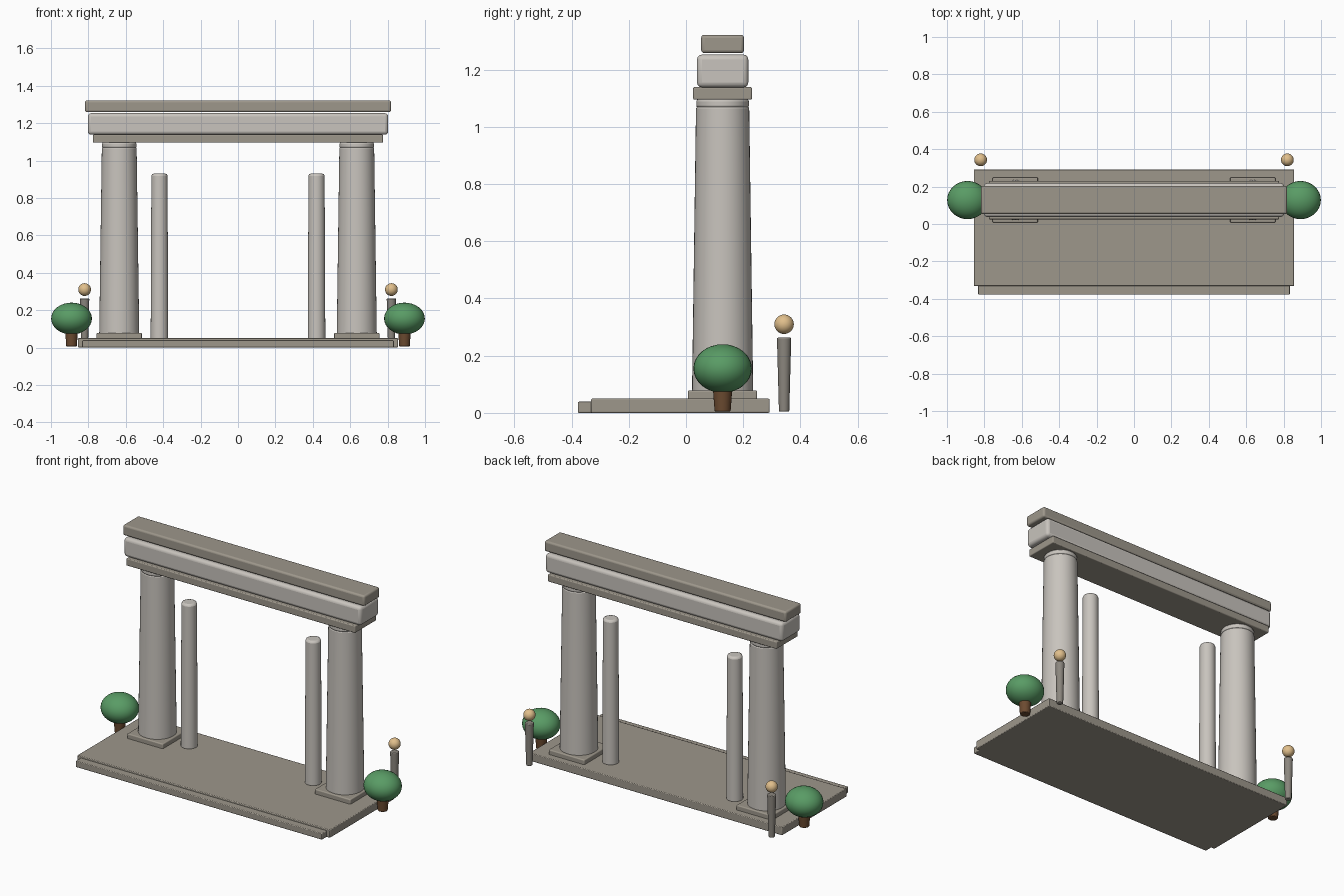
import bpy, math

if "Cube" in bpy.data.objects:
    bpy.data.objects.remove(bpy.data.objects["Cube"])

def material(name, rgb):
    m = bpy.data.materials.new(name)
    m.diffuse_color = (*rgb, 1)
    m.use_nodes = True
    m.node_tree.nodes["Principled BSDF"].inputs["Base Color"].default_value = m.diffuse_color
    return m

STONE = material("stone", (0.34, 0.31, 0.26))
PALE = material("pale_stone", (0.58, 0.55, 0.51))
POST = material("post_stone", (0.26, 0.24, 0.21))
GREEN = material("foliage_green", (0.10, 0.33, 0.13))
BARK = material("bark", (0.15, 0.07, 0.03))
GLOW = material("lamp_glass", (0.75, 0.52, 0.26))

def finish(ob, name, mat):
    ob.name = name
    ob.data.materials.append(mat)
    bpy.ops.object.shade_smooth_by_angle(angle=math.radians(35))
    return ob

def box(name, x, y, z, mat, bevel, segments=3):
    """Rounded box from (min, max) ranges."""
    bpy.ops.mesh.primitive_cube_add(size=1, location=[(r[0] + r[1]) / 2 for r in (x, y, z)])
    ob = bpy.context.object
    ob.scale = [r[1] - r[0] for r in (x, y, z)]
    bpy.ops.object.transform_apply(location=False, scale=True)
    b = ob.modifiers.new("bevel", 'BEVEL')
    b.width, b.segments = bevel, segments
    return finish(ob, name, mat)

def shaft(name, x, y, z0, z1, r0, r1, mat, bevel=0.006):
    """Tapered round shaft with softened rims."""
    bpy.ops.mesh.primitive_cone_add(vertices=40, radius1=r0, radius2=r1, depth=z1 - z0,
                                    location=(x, y, (z0 + z1) / 2))
    ob = bpy.context.object
    b = ob.modifiers.new("bevel", 'BEVEL')
    b.width, b.segments = bevel, 2
    b.limit_method, b.angle_limit = 'ANGLE', math.radians(40)
    return finish(ob, name, mat)

def ball(name, loc, radii, mat):
    bpy.ops.mesh.primitive_uv_sphere_add(segments=32, ring_count=16, radius=1, location=loc)
    ob = bpy.context.object
    ob.scale = radii
    bpy.ops.object.transform_apply(location=False, scale=True)
    return finish(ob, name, mat)

CY = 0.128  # depth of the colonnade line

# Floor slab and front step
box("floor_slab", (-0.855, 0.855), (-0.332, 0.292), (0, 0.05), STONE, 0.004, 2)
box("front_step", (-0.833, 0.833), (-0.378, -0.30), (0, 0.039), STONE, 0.004, 2)

# Stacked lintel beams
box("lower_beam", (-0.775, 0.775), (CY - 0.103, CY + 0.103), (1.095, 1.139), STONE, 0.005)
box("middle_beam", (-0.803, 0.803), (CY - 0.09, CY + 0.09), (1.138, 1.253), PALE, 0.018)
box("top_beam", (-0.818, 0.818), (CY - 0.075, CY + 0.075), (1.258, 1.322), STONE, 0.011)

for side, s in (("left", -1), ("right", 1)):
    # Main column: plinth, shaft and neck ring
    cx = 0.635 * s
    box(side + "_plinth", (cx - 0.121, cx + 0.121), (CY - 0.121, CY + 0.121), (0.04, 0.079), STONE, 0.006)
    shaft(side + "_column", cx, CY, 0.07, 1.07, 0.107, 0.093, PALE)
    shaft(side + "_neck_ring", cx, CY, 1.066, 1.097, 0.092, 0.092, PALE, 0.008)
    # Slim inner column
    shaft(side + "_inner_column", 0.42 * s, CY, 0.04, 0.93, 0.047, 0.043, PALE, 0.012)
    # Round bush on a trunk
    shaft(side + "_trunk", 0.89 * s, CY, 0.005, 0.10, 0.028, 0.035, BARK, 0.004)
    ball(side + "_bush", (0.89 * s, CY, 0.155), (0.109, 0.102, 0.085), GREEN)
    # Lamp post behind the slab
    shaft(side + "_lamp_post", 0.82 * s, 0.343, 0.004, 0.263, 0.018, 0.025, POST, 0.004)
    ball(side + "_lamp_globe", (0.82 * s, 0.343, 0.31), (0.034, 0.034, 0.034), GLOW)
